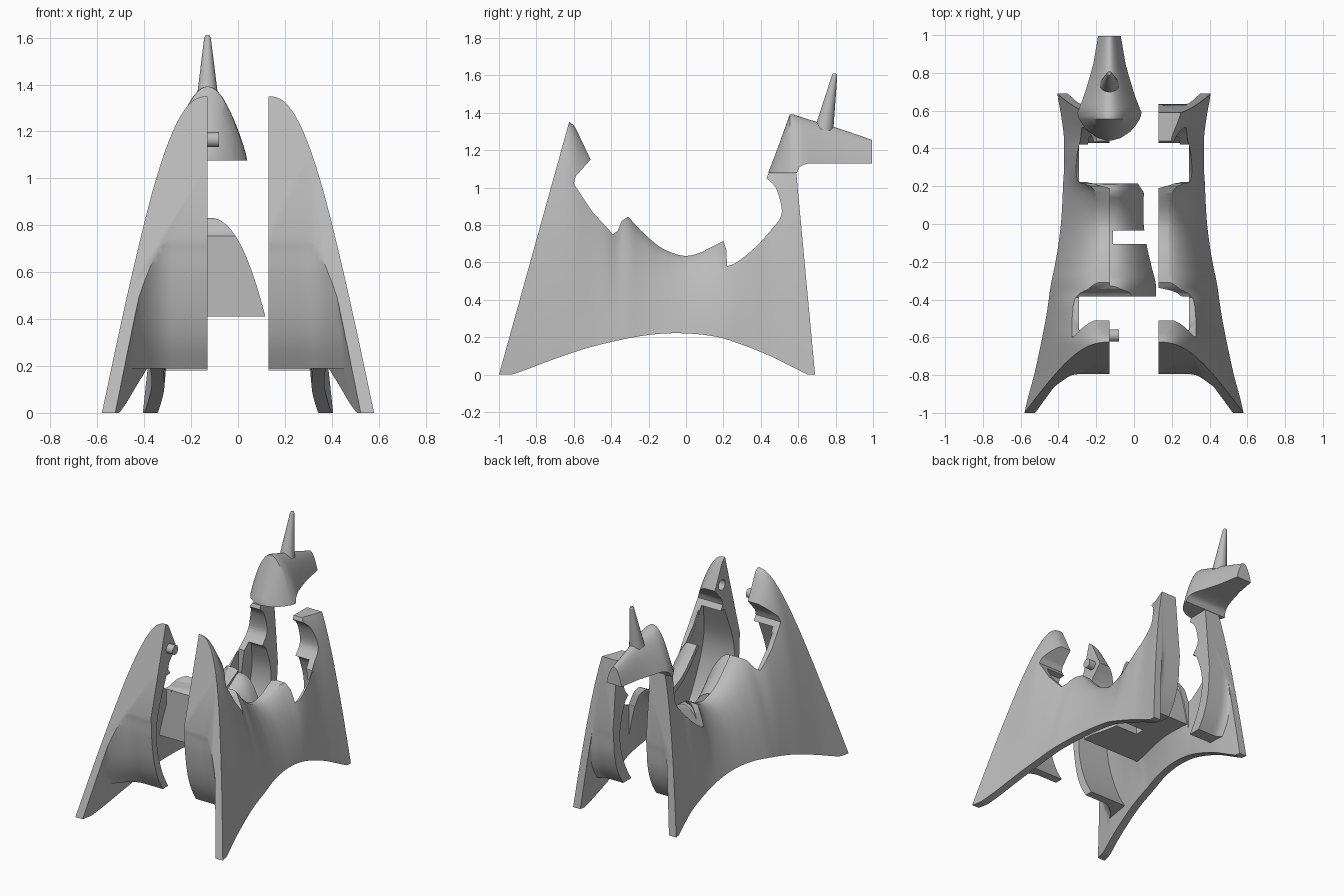
import bpy
import bmesh
from math import radians, sin, cos, pi
from mathutils import Matrix, Vector

default_cube = bpy.data.objects.get("Cube")
if default_cube:
    bpy.data.objects.remove(default_cube)

GAP = 0.13      # half the distance between the two body halves
WALL = 0.057    # skin thickness
BULGE = 2.3     # roundness of the hull cross-section


def loft(name, rings):
    """Closed solid through a row of matching point rings."""
    bm = bmesh.new()
    rows = [[bm.verts.new(p) for p in ring] for ring in rings]
    count = len(rows[0])
    for a, b in zip(rows, rows[1:]):
        for i in range(count):
            j = (i + 1) % count
            bm.faces.new((a[i], a[j], b[j], b[i]))
    bm.faces.new(rows[0])
    bm.faces.new(rows[-1])
    bmesh.ops.recalc_face_normals(bm, faces=bm.faces)
    mesh = bpy.data.meshes.new(name)
    bm.to_mesh(mesh)
    bm.free()
    obj = bpy.data.objects.new(name, mesh)
    bpy.context.collection.objects.link(obj)
    return obj


def prism(name, outline, axis, low, high):
    """Outline pulled straight along one axis."""
    def place(p, d):
        point = list(p)
        point.insert(axis, d)
        return point
    return loft(name, [[place(p, d) for p in outline] for d in (low, high)])


def box(name, x, y, z):
    return prism(name, [(x[0], y[0]), (x[1], y[0]), (x[1], y[1]), (x[0], y[1])], 2, *z)


def rod(name, start, end, r_start, r_end, sides=24):
    start, end = Vector(start), Vector(end)
    turn = (end - start).to_track_quat('Z', 'Y')
    rings = []
    for centre, r in ((start, r_start), (end, r_end)):
        rings.append([centre + turn @ Vector((r * cos(2 * pi * i / sides),
                                              r * sin(2 * pi * i / sides), 0))
                      for i in range(sides)])
    return loft(name, rings)


def combine(obj, other, operation):
    """Bake a boolean and throw the tool away."""
    mod = obj.modifiers.new("cut", 'BOOLEAN')
    mod.operation, mod.object, mod.solver = operation, other, 'EXACT'
    graph = bpy.context.evaluated_depsgraph_get()
    mesh = bpy.data.meshes.new_from_object(obj.evaluated_get(graph))
    obj.modifiers.clear()
    obj.data = mesh
    bpy.data.objects.remove(other)


def smooth(points, steps=4):
    """Rounded curve through a few points."""
    pts = [points[0], *points, points[-1]]
    out = []
    for a, b, c, d in zip(pts, pts[1:], pts[2:], pts[3:]):
        for i in range(steps):
            t = i / steps
            out.append(tuple(q + t / 2 * (r - p + t * (2 * p - 5 * q + 4 * r - s
                                                       + t * (3 * (q - r) + s - p)))
                             for p, q, r, s in zip(a, b, c, d)))
    return out + [points[-1]]


def lerp_table(table, t):
    for (a, *va), (b, *vb) in zip(table, table[1:]):
        if t <= b:
            f = max(0, (t - a) / (b - a))
            return [p + (q - p) * f for p, q in zip(va, vb)]
    return table[-1][1:]


# Body hull: y, crest height, half width at the ground
HULL = [(-1.05, 1.36, .465), (-1, 1.36, .45), (-.8, 1.356, .405), (-.61, 1.353, .372),
        (-.5, 1.17, .357), (-.42, 1.04, .35), (-.37, .9, .35), (-.31, .865, .345),
        (-.24, .78, .335), (-.15, .7, .325), (-.07, .658, .317), (0, .645, .308),
        (.07, .66, .299), (.14, .7, .289), (.2, .77, .279), (.25, .95, .265), (.3, 1.08, .257),
        (.39, 1.16, .252), (.44, 1.12, .25), (.5, 1.17, .252), (.6, 1.3, .262), (.75, 1.35, .285)]


def hull_size(y):
    near, far = lerp_table(HULL, y - .015), lerp_table(HULL, y + .015)
    return [(a + b) / 2 for a, b in zip(near, far)]


def arch_ring(y, x0, crest, width, floor, steps=24):
    """Rounded half arch that ends at the floor height."""
    reach = (1 - floor / crest) ** (1 / BULGE)
    ring = [(x0 + width * reach * i / steps, y, crest * (1 - (reach * i / steps) ** BULGE))
            for i in range(steps + 1)]
    return ring + [(x0, y, floor)]


def hull(name, x0, inset):
    rings = []
    for i in range(121):
        y = -1.05 + i * 0.015
        crest, width = hull_size(y)
        rings.append(arch_ring(y, x0, crest - inset, width - inset + GAP - x0, -0.12))
    return loft(name, rings)


# Side outline: front tower, saddle, rear tower, belly arch
SADDLE = smooth([(-.31, .845), (-.24, .77), (-.15, .69), (-.07, .65), (0, .635),
                 (.07, .65), (.14, .685), (.2, .715)])
NECK = smooth([(.22, .58), (.27, .6), (.37, .68), (.46, .78), (.505, .84), (.51, .9),
               (.48, 1), (.43, 1.05)])
BELLY = smooth([(.65, 0), (.58, .035), (.45, .1), (.3, .16), (.15, .205), (-.05, .222),
                (-.25, .205), (-.5, .15), (-.7, .085), (-.9, .01), (-.95, 0)])
SIDE = ([(-1, 0), (-.625, 1.35), (-.605, 1.35), (-.51, 1.15), (-.59, 1.06), (-.6, 1.02),
         (-.5, .87), (-.39, .75), (-.365, .77), (-.345, .82)]
        + SADDLE + [(.215, .67)] + NECK + [(.44, 1.076), (.59, 1.076), (.69, 0)] + BELLY)

# Chest and rump walls: outer curve first, then inner curve
CHEST_OUT = smooth([(-.7, 1.5), (-.85, .9), (-.795, .75), (-.785, .6), (-.76, .43),
                    (-.72, .3), (-.66, .19)])
CHEST_IN = smooth([(-.6, .19), (-.66, .3), (-.71, .45), (-.73, .6), (-.71, .75), (-.62, .98)]) + [
    (-.4, 1), (-.4, 1.5)]
RUMP_OUT = smooth([(.75, 1.5), (.68, .7), (.635, .6), (.62, .42), (.58, .28), (.52, .18)])
RUMP_IN = smooth([(.43, .18), (.5, .3), (.55, .45), (.55, .6), (.5, .75)]) + [
    (.47, .78), (.3, .78), (.3, 1.5)]


def wall(name, outer, inner, flare_from, flare):
    """Wall across the half whose outer curve sweeps out into the leg."""
    rings = []
    for i in range(31):
        x = .1 + .02 * i
        s = flare * max(0, x - flare_from) ** 2
        rings.append([(x, y + s, z) for y, z in outer] + [(x, y, z) for y, z in inner])
    return loft(name, rings)


# Left half: trimmed hull, hollowed except for the two walls
left_half = hull("left_half", GAP, 0)
combine(left_half, prism("side_cut", SIDE, 0, 0, 1), 'INTERSECT')
cavity = hull("cavity", GAP - .01, WALL)
combine(cavity, wall("chest", CHEST_OUT, CHEST_IN, .28, -4.5), 'DIFFERENCE')
combine(cavity, wall("rump", RUMP_OUT, RUMP_IN, .26, 9), 'DIFFERENCE')
combine(left_half, cavity, 'DIFFERENCE')

# Open slots in front of and behind the saddle
for y_range, top in (((-.56, -.385), .98), ((.222, .42), .8)):
    combine(left_half, box("slot", (0, .292), y_range, (-.2, top)), 'DIFFERENCE')

# Right half is the mirror image
mirrored = left_half.data.copy()
mirrored.transform(Matrix.Diagonal((-1, 1, 1, 1)))
mirrored.flip_normals()
right_half = bpy.data.objects.new("right_half", mirrored)
bpy.context.collection.objects.link(right_half)

# Locating pin on the right half, matching hole in the left
pin = rod("pin", (-.17, -.59, 1.165), (-.08, -.59, 1.165), .032, .032)
combine(left_half, rod("pin_hole", (.1, -.59, 1.165), (.19, -.59, 1.165), .036, .036), 'DIFFERENCE')

# Barrel under the saddle, fixed to the right half
rings = []
for i in range(25):
    y = -.385 + i * .025
    crest, width = hull_size(max(-.32, min(y, .16)))
    half = arch_ring(y, 0, crest - .035, width - .015, .41)[:-1]
    rings.append([(-GAP - x, y, z) for x, y, z in reversed(half)]
                 + [(-GAP + x, y, z) for x, y, z in half[1:]])
barrel = loft("barrel", rings)
combine(barrel, prism("saddle_cut", SIDE, 0, -1, 1), 'INTERSECT')
combine(barrel, box("barrel_slot", (-.11, .3), (-.105, -.035), (.3, 1)), 'DIFFERENCE')
corner = [(-.02, .23), (.02, .215), (.05, .17), (.066, .1), (.3, .1), (.3, .23)]
combine(barrel, prism("barrel_corner", corner, 2, .3, 1), 'DIFFERENCE')

# Head: domed sections along y, each with top, underside and half width
HEAD = [(.442, 1.085, 1.077, .01), (.455, 1.12, 1.077, .06), (.49, 1.21, 1.077, .112),
        (.52, 1.295, 1.077, .138), (.555, 1.392, 1.077, .16), (.57, 1.392, 1.077, .166),
        (.592, 1.385, 1.077, .17), (.605, 1.381, 1.108, .163), (.625, 1.374, 1.122, .156),
        (.66, 1.363, 1.13, .142), (.72, 1.345, 1.13, .122), (.79, 1.325, 1.13, .101),
        (.85, 1.305, 1.13, .085), (.995, 1.255, 1.13, .06)]
rings = []
for y, top, under, half in HEAD:
    rings.append([(-GAP + half * t / 12, y, top - (top - under) * (t / 12) ** 2)
                  for t in range(-12, 13)])
head = loft("head", rings)

# Horn with a rounded tip
horn = rod("horn", (-GAP, .738, 1.31), (-GAP, .795, 1.6), .05, .014)
horn_tip = rod("horn_tip", (-GAP, .795, 1.6), (-GAP, .797, 1.61), .014, .008)

# One grey plastic for everything
grey = bpy.data.materials.new("grey_plastic")
grey.use_nodes = True
colour = (.5, .5, .5, 1)
grey.diffuse_color = colour
grey.node_tree.nodes["Principled BSDF"].inputs["Base Color"].default_value = colour

parts = (left_half, right_half, pin, barrel, head, horn, horn_tip)
bpy.ops.object.select_all(action='DESELECT')
for part in parts:
    part.data.materials.clear()
    part.data.materials.append(grey)
    part.select_set(True)
bpy.context.view_layer.objects.active = left_half
bpy.ops.object.shade_smooth_by_angle(angle=radians(40))
